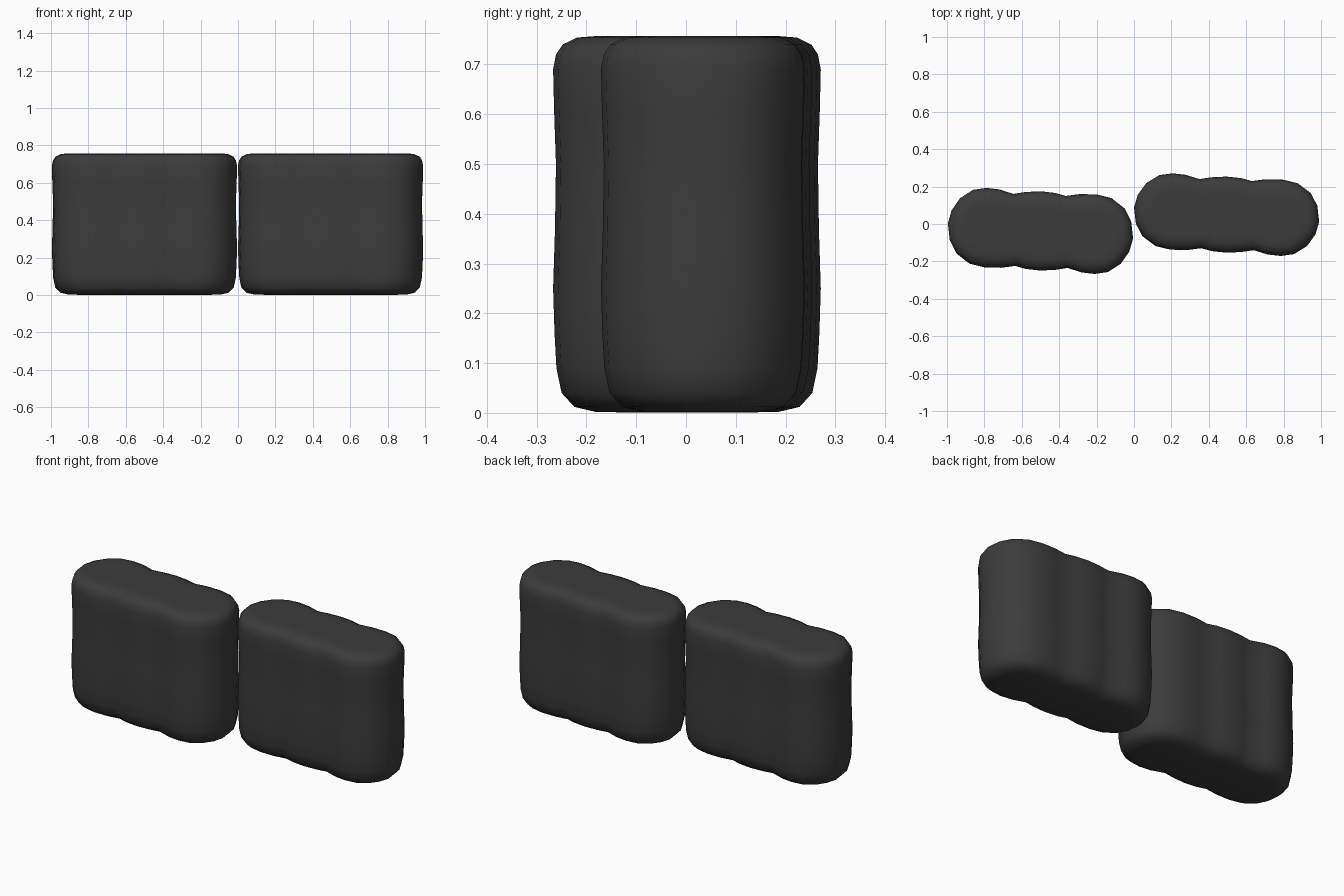
import bpy, bmesh
from mathutils import Vector

cube = bpy.data.objects.get("Cube")
if cube:
    bpy.data.objects.remove(cube)

# Dark charcoal material
charcoal = bpy.data.materials.new("charcoal")
charcoal.use_nodes = True
colour = (0.045, 0.045, 0.045, 1)
charcoal.diffuse_color = colour
charcoal.node_tree.nodes["Principled BSDF"].inputs["Base Color"].default_value = colour

# Half of the lobed plan outline; the other half is its half-turn
HALF = [(-.495, .04), (-.475, .11), (-.43, .175), (-.36, .22), (-.29, .23), (-.22, .222),
        (-.145, .198), (-.08, .208), (0, .212), (.08, .203), (.135, .187), (.21, .197),
        (.3, .195), (.38, .175), (.45, .12), (.485, .05)]

# Side profile: inset from the outline, height
PROFILE = [(.15, .001), (.09, .002), (.045, .012), (.018, .04), (.007, .09), (.003, .16), (0, .25),
           (.004, .37), (.006, .5), (.002, .61), (0, .69), (.006, .72), (.02, .74), (.05, .754),
           (.09, .757), (.15, .756)]


def inset_point(p, amount):
    """Move a plan point towards a slightly skewed central spine."""
    x = max(-.27, min(.27, p.x * .75))
    spine = Vector((x, -.05 * x))
    return p + (spine - p).normalized() * amount


def lobed_block(name, centre, depth):
    outline = [Vector((x, y * depth)) for x, y in HALF]
    outline += [-p for p in outline]
    bm = bmesh.new()
    rings = []
    for amount, z in PROFILE:
        pts = [inset_point(p, amount) for p in outline]
        rings.append([bm.verts.new((p.x, p.y, z)) for p in pts])
    count = len(outline)
    for low, high in zip(rings, rings[1:]):
        for i in range(count):
            j = (i + 1) % count
            bm.faces.new((low[i], low[j], high[j], high[i]))
    # Flat caps
    bm.faces.new(rings[0][::-1])
    bm.faces.new(rings[-1])
    bmesh.ops.recalc_face_normals(bm, faces=bm.faces)
    for face in bm.faces:
        face.smooth = True
    mesh = bpy.data.meshes.new(name)
    bm.to_mesh(mesh)
    bm.free()
    mesh.materials.append(charcoal)
    block = bpy.data.objects.new(name, mesh)
    block.location = (centre[0], centre[1], 0)
    bpy.context.collection.objects.link(block)


lobed_block("right_block", (-.5, -.037), 1)
lobed_block("left_block", (.495, .05), .96)
